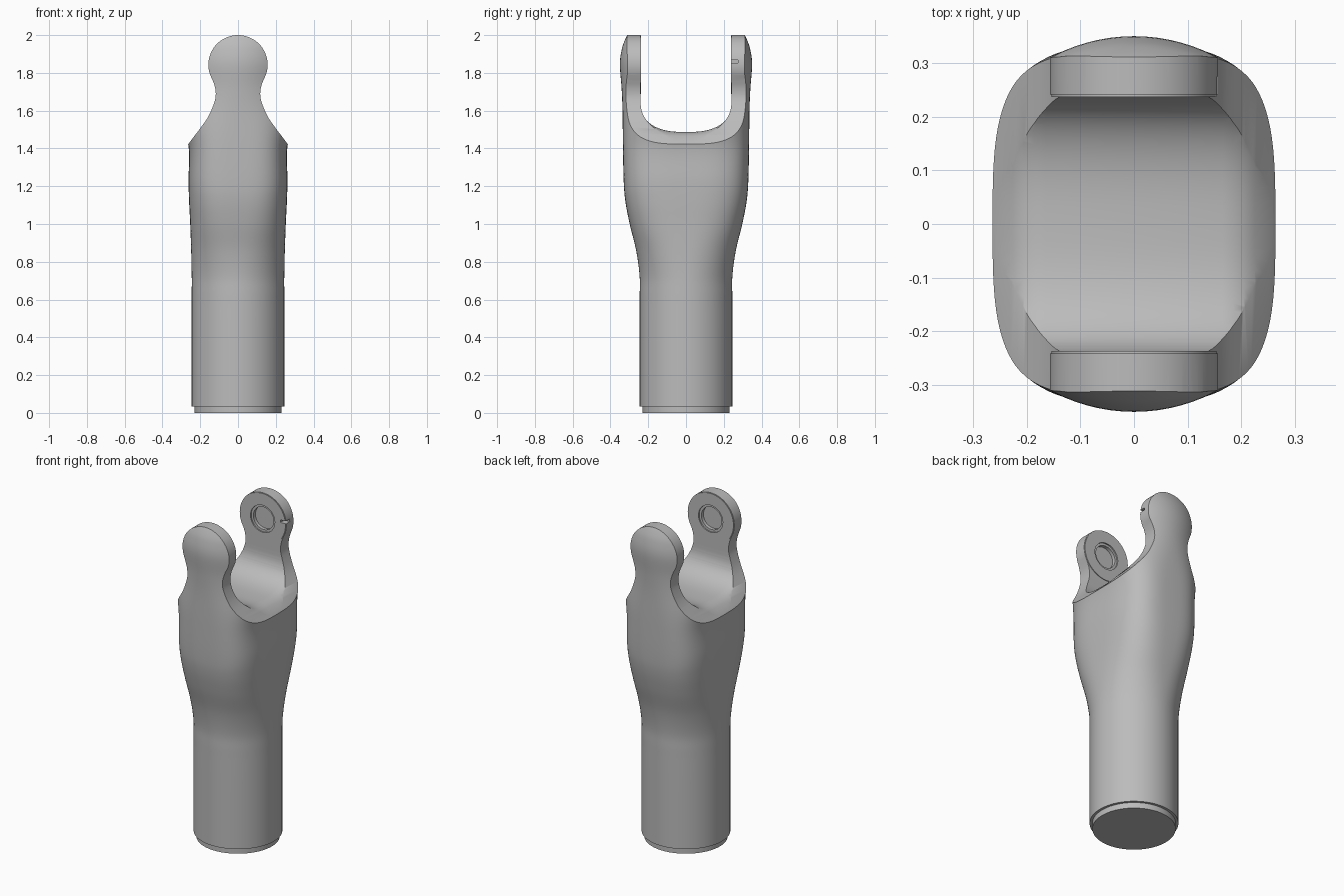
import bpy, bmesh
from math import sin, cos, pi, radians
from mathutils import Vector

cube = bpy.data.objects.get("Cube")
if cube:
    bpy.data.objects.remove(cube, do_unlink=True)

grey = bpy.data.materials.new("mid grey")
grey.use_nodes = True
colour = (0.5, 0.5, 0.5, 1)
grey.diffuse_color = colour
grey.node_tree.nodes["Principled BSDF"].inputs["Base Color"].default_value = colour


def spline(keys, steps):
    """Smooth curve through key points of any dimension."""
    pts = [Vector(k) for k in keys]
    pts = [pts[0]] + pts + [pts[-1]]
    out = []
    for a, b, c, d in zip(pts, pts[1:], pts[2:], pts[3:]):
        for i in range(steps):
            t = i / steps
            out.append(b + (c - a) * (t / 2) + (a * 2 - b * 5 + c * 4 - d) * (t * t / 2)
                       + (b * 3 - a - c * 3 + d) * (t ** 3 / 2))
    return out + [pts[-1]]


def loft(name, rings):
    """Closed solid skinned over equal-sized rings."""
    bm = bmesh.new()
    rows = [[bm.verts.new(p) for p in ring] for ring in rings]
    n = len(rows[0])
    for lo, hi in zip(rows, rows[1:]):
        for i in range(n):
            j = (i + 1) % n
            bm.faces.new((lo[i], lo[j], hi[j], hi[i]))
    bm.faces.new(rows[0][::-1])
    bm.faces.new(rows[-1])
    bmesh.ops.recalc_face_normals(bm, faces=bm.faces)
    mesh = bpy.data.meshes.new(name)
    bm.to_mesh(mesh)
    bm.free()
    mesh.materials.append(grey)
    ob = bpy.data.objects.new(name, mesh)
    bpy.context.collection.objects.link(ob)
    return ob


def power(v, e):
    return abs(v) ** e * (1 if v >= 0 else -1)


def oval(z, hx, hy, n, count=96):
    angles = [2 * pi * i / count for i in range(count)]
    return [(hx * power(cos(a), 2 / n), hy * power(sin(a), 2 / n), z) for a in angles]


def disc(name, r, z, y0, y1):
    """Cylinder along y."""
    angles = [2 * pi * i / 64 for i in range(64)]
    return loft(name, [[(r * cos(a), y, z + r * sin(a)) for a in angles] for y in (y0, y1)])


def select(ob):
    bpy.ops.object.select_all(action='DESELECT')
    ob.select_set(True)
    bpy.context.view_layer.objects.active = ob


def combine(ob, tool, operation):
    select(ob)
    mod = ob.modifiers.new(operation, 'BOOLEAN')
    mod.operation, mod.object, mod.solver = operation, tool, 'EXACT'
    bpy.ops.object.modifier_apply(modifier=mod.name)
    bpy.data.objects.remove(tool, do_unlink=True)


# Handle body: round shaft swelling into a boxy head (z, half x, half y, squareness)
body_keys = [
    (0.035, 0.245, 0.245, 2), (0.45, 0.245, 0.245, 2), (0.62, 0.245, 0.245, 2),
    (0.73, 0.245, 0.246, 2.05), (0.86, 0.248, 0.264, 2.3), (1.0, 0.253, 0.298, 2.7),
    (1.12, 0.259, 0.321, 3.0), (1.23, 0.262, 0.330, 3.2), (1.42, 0.263, 0.334, 3.2),
    (1.6, 0.32, 0.336, 2.3), (1.72, 0.335, 0.341, 2), (1.845, 0.338, 0.350, 2),
    (1.925, 0.338, 0.340, 2), (1.98, 0.338, 0.321, 2), (2.03, 0.338, 0.295, 2)]
fork = loft("fork_body", [oval(*k) for k in spline(body_keys, 6)])

# Front outline: sloped shoulders, narrow necks and round ears
EAR_Z, EAR_R = 1.843, 0.157
neck = spline([(0.262, 1.425), (0.205, 1.5), (0.165, 1.556), (0.138, 1.61),
               (0.119, 1.67), (0.121, 1.72), (0.135, 1.763)], 5)
arc = [(EAR_R * cos(radians(a)), EAR_Z + EAR_R * sin(radians(a))) for a in range(-20, 90, 5)]
half = [(0.4, -0.1), (0.4, 1.37), (0.304, 1.37)] + [tuple(p) for p in neck] + arc
outline = half + [(0, EAR_Z + EAR_R)] + [(-x, z) for x, z in reversed(half)]
combine(fork, loft("outline", [[(x, y, z) for x, z in outline] for y in (-0.6, 0.6)]), 'INTERSECT')

# U-shaped gap between the ears, flaring towards the rims
def gap(x, grow):
    ring = [(x, 0.241 + grow, 2.2)]
    for i in range(41):
        a = pi * i / 40
        ring.append((x, (0.241 + grow) * power(cos(a), 2 / 2.6),
                     1.66 - (0.173 + grow) * power(sin(a), 2 / 2.6)))
    return ring + [(x, -0.241 - grow, 2.2)]


flare = [(0.165, 0), (0.185, 0.003), (0.205, 0.01), (0.225, 0.022), (0.27, 0.07), (0.4, 0.21)]
stations = [(-x, g) for x, g in reversed(flare)] + flare
combine(fork, loft("gap", [gap(x, g) for x, g in stations]), 'DIFFERENCE')

# Inner ear bosses with stepped pin sockets
for s in (-1, 1):
    combine(fork, disc("boss", 0.154, EAR_Z, s * 0.237, s * 0.27), 'UNION')
    combine(fork, disc("socket_rim", 0.082, EAR_Z, s * 0.2, s * 0.245), 'DIFFERENCE')
    combine(fork, disc("socket", 0.068, EAR_Z, s * 0.2, s * 0.265), 'DIFFERENCE')

# Small slot in the side of the back ear
slot = [(0.12, 0.22), (0.2, 0.22), (0.2, 0.275), (0.12, 0.275)]
combine(fork, loft("slot", [[(x, y, z) for x, y in slot] for z in (1.853, 1.869)]), 'DIFFERENCE')

# Stepped collar at the foot
collar = loft("base_collar", [oval(z, 0.23, 0.23, 2) for z in (0, 0.04)])

for ob in (fork, collar):
    select(ob)
    bpy.ops.object.shade_smooth_by_angle(angle=radians(30))
